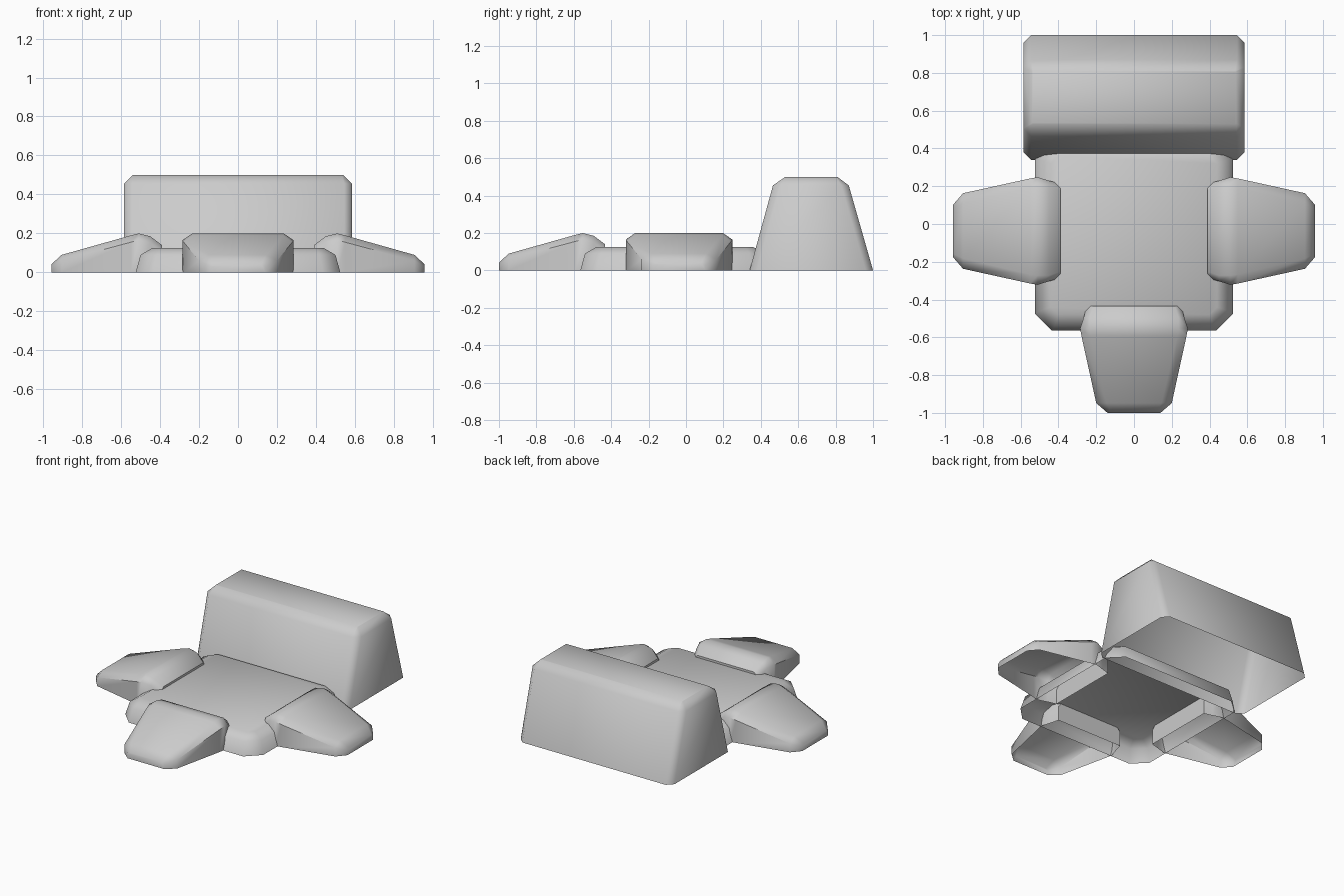
import bpy, bmesh, math

if "Cube" in bpy.data.objects:
    bpy.data.objects.remove(bpy.data.objects["Cube"])


def loft(name, rings, closed, cap_first, cap_last, loc=(0, 0, 0), rot=0):
    """Skin a row of equal-sized point rings into a smooth shaded shell."""
    bm = bmesh.new()
    rows = [[bm.verts.new(p) for p in ring] for ring in rings]
    n = len(rows[0])
    for a, b in zip(rows, rows[1:]):
        for i in range(n if closed else n - 1):
            j = (i + 1) % n
            bm.faces.new((a[i], a[j], b[j], b[i]))
    if cap_first:
        bm.faces.new(rows[0][::-1])
    if cap_last:
        bm.faces.new(rows[-1])
    bmesh.ops.recalc_face_normals(bm, faces=bm.faces)
    mesh = bpy.data.meshes.new(name)
    bm.to_mesh(mesh)
    bm.free()
    obj = bpy.data.objects.new(name, mesh)
    bpy.context.collection.objects.link(obj)
    obj.location = loc
    obj.rotation_euler.z = rot
    bpy.ops.object.select_all(action='DESELECT')
    obj.select_set(True)
    bpy.context.view_layer.objects.active = obj
    bpy.ops.object.shade_smooth_by_angle(angle=math.radians(50))
    return obj


def octagon(hx, y0, y1, c, z):
    """Rectangle with cut corners at height z."""
    return [(-hx + c, y0, z), (hx - c, y0, z), (hx, y0 + c, z), (hx, y1 - c, z),
            (hx - c, y1, z), (-hx + c, y1, z), (-hx, y1 - c, z), (-hx, y0 + c, z)]


# Tall tapered block at the back, open underneath
loft("back_block", [octagon(0.585, 0.34, 1.0, 0.04, 0),
                    octagon(0.585, 0.465, 0.87, 0.04, 0.455),
                    octagon(0.54, 0.53, 0.81, 0.005, 0.5)], True, False, True)

# Low flat body, open underneath
loft("body", [octagon(0.525, -0.565, 0.44, 0.09, 0),
              octagon(0.50, -0.54, 0.42, 0.08, 0.09),
              octagon(0.44, -0.48, 0.36, 0.04, 0.125)], True, False, True)

# Three identical sloping feet: distance along, half width, shoulder height,
# half width of top, top height
sections = [(0, 0.25, 0.10, 0.215, 0.14),
            (0.06, 0.266, 0.15, 0.235, 0.185),
            (0.12, 0.285, 0.165, 0.235, 0.20),
            (0.16, 0.278, 0.155, 0.23, 0.19),
            (0.515, 0.20, 0.06, 0.145, 0.09),
            (0.567, 0.14, 0.03, 0.12, 0.042)]
foot = [[(u, -w, 0), (u, -w, s), (u, -t, z), (u, t, z), (u, w, s), (u, w, 0)]
        for u, w, s, t, z in sections]
for name, loc, angle in (("right_foot", (0.39, -0.037, 0), 0),
                         ("left_foot", (-0.39, -0.037, 0), 180),
                         ("front_foot", (0, -0.433, 0), -90)):
    loft(name, foot, False, True, True, loc, math.radians(angle))
